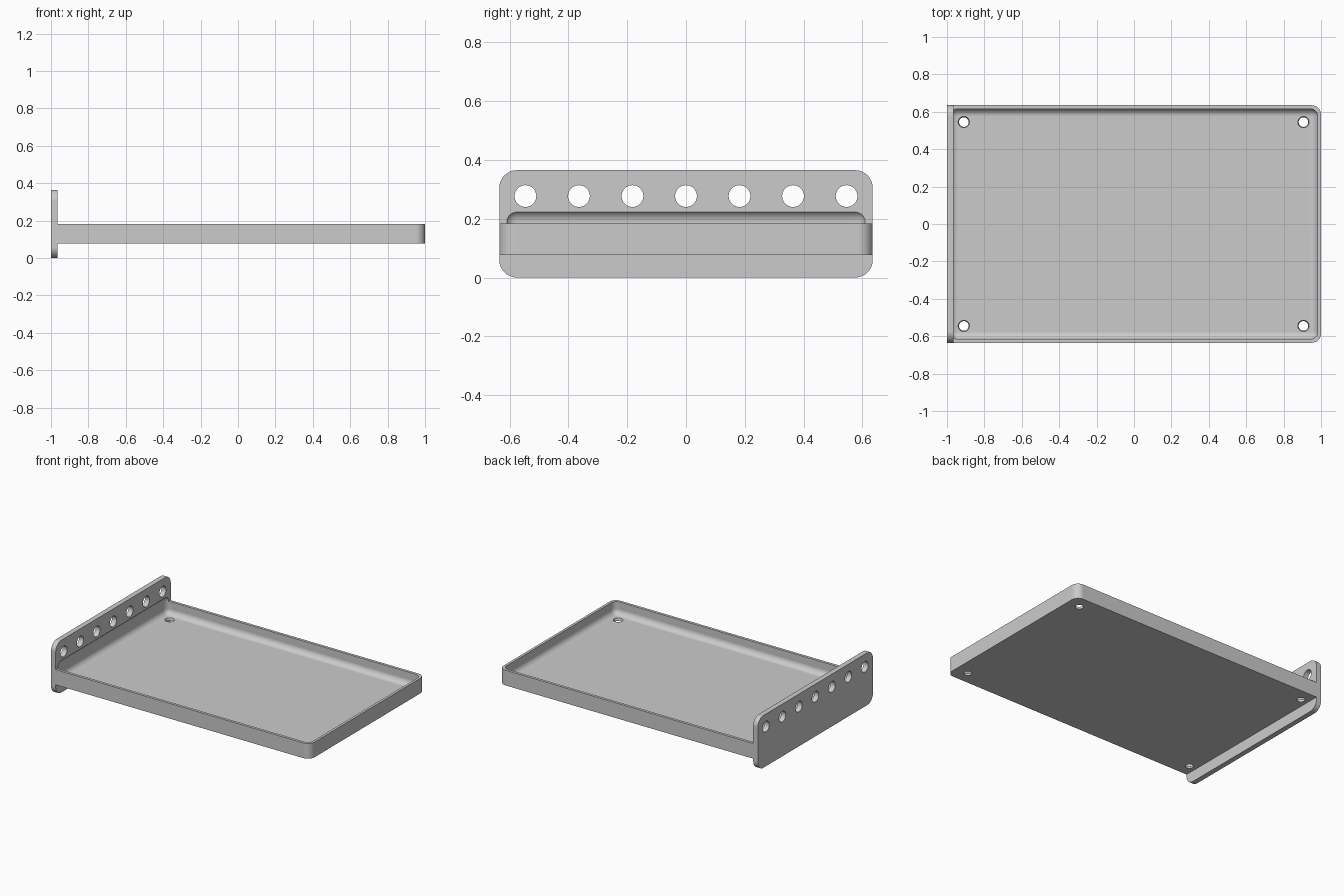
import bpy, bmesh, math
from mathutils import Matrix, Vector

if "Cube" in bpy.data.objects:
    bpy.data.objects.remove(bpy.data.objects["Cube"], do_unlink=True)

HALF_Y = 0.635
PLATE_X = -0.964      # inner face of the end plate

grey = bpy.data.materials.new("plain grey")
grey.use_nodes = True
colour = (0.6, 0.6, 0.6, 1)
grey.diffuse_color = colour
grey.node_tree.nodes["Principled BSDF"].inputs["Base Color"].default_value = colour


def finish(name, bm):
    bmesh.ops.recalc_face_normals(bm, faces=bm.faces)
    mesh = bpy.data.meshes.new(name)
    bm.to_mesh(mesh)
    bm.free()
    mesh.materials.append(grey)
    obj = bpy.data.objects.new(name, mesh)
    bpy.context.scene.collection.objects.link(obj)
    return obj


def rounded_box(name, low, high, radius, pick, segments=8):
    """Box between two corners, with the edges chosen by pick rounded."""
    low, high = Vector(low), Vector(high)
    bm = bmesh.new()
    bmesh.ops.create_cube(bm, size=1)
    for v in bm.verts:
        v.co = (low + high) / 2 + v.co * (high - low)
    edges = [e for e in bm.edges
             if pick((e.verts[0].co + e.verts[1].co) / 2,
                     e.verts[1].co - e.verts[0].co)]
    bmesh.ops.bevel(bm, geom=edges, offset=radius, offset_type='OFFSET',
                    segments=segments, profile=0.5, affect='EDGES')
    return finish(name, bm)


def combine(target, tool, operation):
    mod = target.modifiers.new(operation.lower(), 'BOOLEAN')
    mod.operation = operation
    mod.solver = 'EXACT'
    mod.object = tool
    tool.hide_render = True
    bpy.context.view_layer.objects.active = target
    bpy.ops.object.modifier_apply(modifier=mod.name)
    bpy.data.objects.remove(tool, do_unlink=True)


def cones(name, centres, turn, r1, r2, depth):
    bm = bmesh.new()
    for c in centres:
        bmesh.ops.create_cone(bm, cap_ends=True, segments=32, radius1=r1,
                              radius2=r2, depth=depth,
                              matrix=Matrix.Translation(c) @ turn)
    return finish(name, bm)


# Tray block: the two corners away from the plate are rounded
tray = rounded_box("shelf_tray", (-0.975, -HALF_Y, 0.077), (1, HALF_Y, 0.183), 0.05,
                   lambda mid, d: abs(d.z) > 0.01 and mid.x > 0)

# Upright end plate with four rounded corners
plate = rounded_box("end_plate", (-1, -HALF_Y, 0), (PLATE_X, HALF_Y, 0.365), 0.06,
                    lambda mid, d: abs(d.x) > 0.01)
combine(tray, plate, 'UNION')

# Fully rounded hollow, which also bites into the plate
hollow = rounded_box("hollow_cutter", (-0.982, -0.616, 0.095), (0.982, 0.616, 0.229), 0.04,
                     lambda mid, d: True)
combine(tray, hollow, 'DIFFERENCE')

# Tapered screw holes in the floor
corners = [(x, y, 0.086) for x in (-0.91, 0.906) for y in (-0.545, 0.545)]
combine(tray, cones("screw_cutter", corners, Matrix(), 0.024, 0.032, 0.03), 'DIFFERENCE')

# Row of seven holes through the plate
row = [(-0.982, 0.182 * i, 0.277) for i in range(-3, 4)]
turn = Matrix.Rotation(math.pi / 2, 4, 'Y')
combine(tray, cones("row_cutter", row, turn, 0.037, 0.037, 0.1), 'DIFFERENCE')

# Smooth the fillets, keep the flats flat
bpy.ops.object.select_all(action='DESELECT')
tray.select_set(True)
bpy.context.view_layer.objects.active = tray
bpy.ops.object.shade_smooth_by_angle(angle=math.radians(30))
weighted = tray.modifiers.new("weighted normals", 'WEIGHTED_NORMAL')
weighted.weight = 100
weighted.keep_sharp = True
